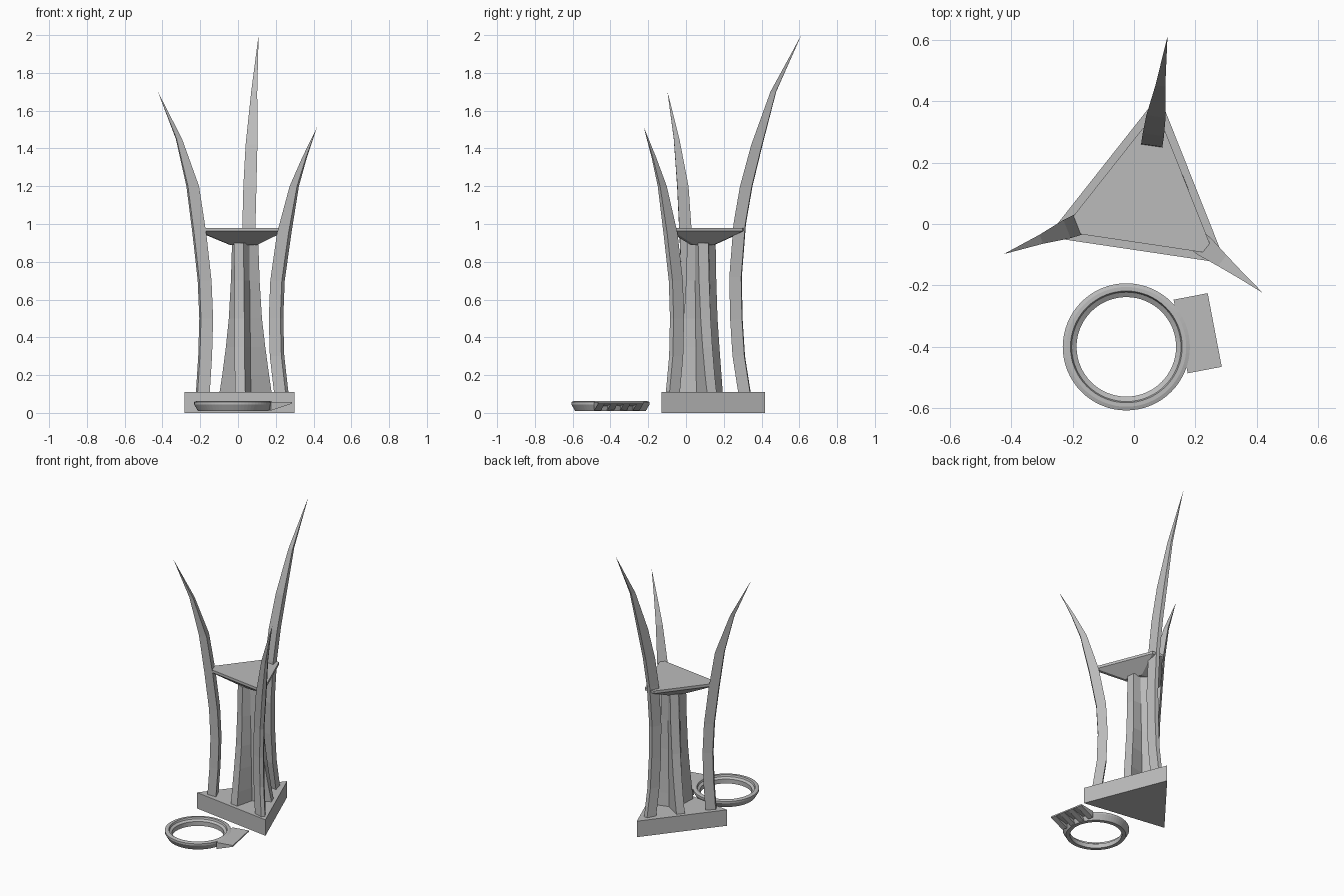
import bpy, bmesh, math
from mathutils import Vector

if "Cube" in bpy.data.objects:
    bpy.data.objects.remove(bpy.data.objects["Cube"])

grey = bpy.data.materials.new("plain grey")
grey.diffuse_color = (0.5, 0.5, 0.5, 1)
grey.use_nodes = True
grey.node_tree.nodes["Principled BSDF"].inputs["Base Color"].default_value = grey.diffuse_color

CX, CY = 0.033, 0.083                       # axis of the tower
ANG = {"back": 81.8, "left": 201.6, "right": 321.5}


def polar(r, t, deg, z):
    """Point at radius r along an angle, shifted sideways by t."""
    a = math.radians(deg)
    return Vector((CX + r * math.cos(a) - t * math.sin(a),
                   CY + r * math.sin(a) + t * math.cos(a), z))


def loft(name, rings, closed=False):
    """Skin a list of equal-length point rings, capping the ends."""
    bm = bmesh.new()
    vs = [[bm.verts.new(p) for p in ring] for ring in rings]
    n = len(vs[0])
    pairs = list(zip(vs, vs[1:])) + ([(vs[-1], vs[0])] if closed else [])
    for a, b in pairs:
        for i in range(n):
            j = (i + 1) % n
            bm.faces.new((a[i], a[j], b[j], b[i]))
    if not closed:
        bm.faces.new(vs[0][::-1])
        bm.faces.new(vs[-1])
    bmesh.ops.recalc_face_normals(bm, faces=bm.faces)
    me = bpy.data.meshes.new(name)
    bm.to_mesh(me)
    bm.free()
    me.materials.append(grey)
    ob = bpy.data.objects.new(name, me)
    bpy.context.collection.objects.link(ob)
    return ob


# triangular base
loft("base", [[polar(0.34, 0, a, z) for a in ANG.values()] for z in (0, 0.11)])

# three curved horns: (height, radius of inner face)
horns = {
    "back": [(.11, .2), (.3, .17), (.5, .157), (.72, .153), (1, .175),
             (1.2, .21), (1.42, .27), (1.7, .37), (1.995, .53)],
    "left": [(.11, .21), (.3, .197), (.5, .191), (.7, .2), (.95, .23),
             (1.2, .27), (1.45, .36), (1.695, .489)],
    "right": [(.11, .229), (.3, .201), (.5, .194), (.7, .204), (.95, .249),
              (1.2, .325), (1.35, .4), (1.51, .491)],
}
for side, path in horns.items():
    top = path[-1][0]
    knee = 0.68 * top
    rings = []
    for z, r in path:
        f = 1 if z < knee else max(0.01, (top - z) / (top - knee))
        wi, wo, t = 0.035 * f, 0.0125 * f, 0.06 * f
        rings.append([polar(r, -wi, ANG[side], z), polar(r + t, -wo, ANG[side], z),
                      polar(r + t, wo, ANG[side], z), polar(r, wi, ANG[side], z)])
    loft(side + "_horn", rings)


# seat plate: clipped triangle tapering down to the column
def clipped(R, k, z):
    cut = {"back": 0.225, "left": 0.265, "right": 0.265}
    pts = []
    for s, a in ANG.items():
        c = cut[s] * k
        h = (R - c) * 0.577
        pts += [polar(c, -h, a, z), polar(c, h, a, z)]
    return pts


loft("top_plate", [clipped(0.1, 0.3, 0.89), clipped(0.29, 1, 0.962),
                   clipped(0.29, 1, 0.98)])

# three-finned column, flared at the foot and slightly twisted
rings = []
for z, r, tw in [(.11, .145, 0), (.2, .13, -2), (.35, .108, -5),
                 (.5, .09, -8), (.7, .078, -12), (.9, .072, -15)]:
    ring = []
    for k in range(3):
        a = 21.6 + 120 * k + tw
        ring += [polar(r, -0.027, a, z), polar(r, 0.027, a, z),
                 polar(0.045, 0, a + 60, z)]
    rings.append(ring)
loft("finned_column", rings)

# separate ring lying in front
RX, RY = -0.025, -0.40
profile = [(.187, .01), (.207, .045), (.207, .058), (.195, .062), (.182, .062),
           (.178, .05), (.162, .04), (.162, .01)]
rings = []
for i in range(64):
    a = 2 * math.pi * i / 64
    rings.append([Vector((RX + r * math.cos(a), RY + r * math.sin(a), z))
                  for r, z in profile])
loft("ring", rings, closed=True)


# ring handle: thin tab with wedge ribs underneath
def tab(u, v, z):
    a = math.radians(10.8)
    return Vector((RX + u * math.cos(a) - v * math.sin(a),
                   RY + u * math.sin(a) + v * math.cos(a), z))


def wedge(name, v0, v1, low):
    loft(name, [[tab(.18, v, low), tab(.293, v, .049), tab(.293, v, .058),
                 tab(.18, v, .058)] for v in (v0, v1)])


wedge("ring_handle", -0.122, 0.122, 0.035)
for k in range(4):
    v = -0.122 + k * 0.0693
    wedge("handle_rib_%d" % (k + 1), v, v + 0.036, 0.012)
